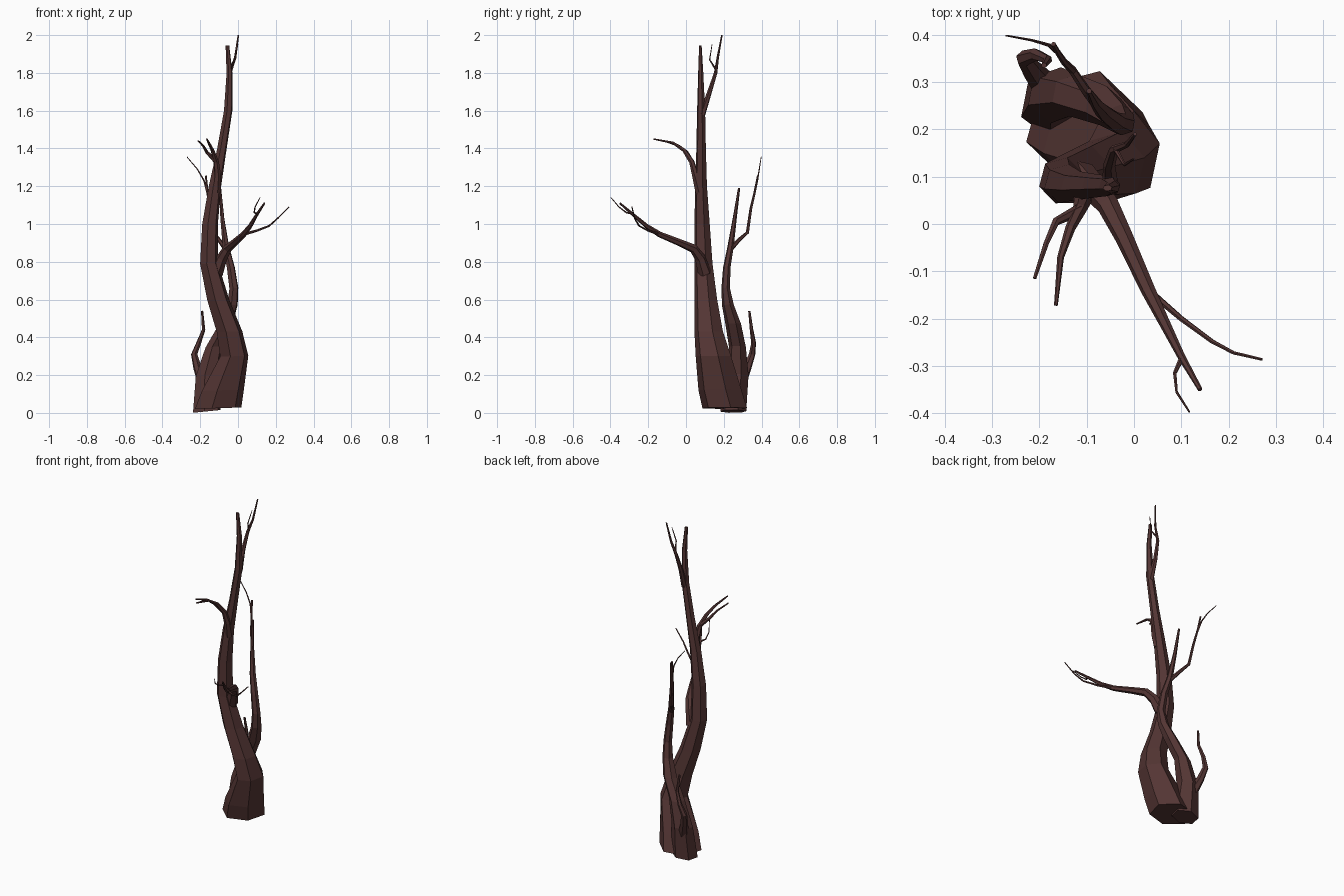
import bpy, bmesh, math
from mathutils import Vector

bark = bpy.data.materials.new("dark brown bark")
bark.diffuse_color = (0.088, 0.036, 0.034, 1)


def finish(name, rings):
    """Skin a list of rings (lists of points) into one closed flat-shaded limb."""
    bm = bmesh.new()
    loops = [[bm.verts.new(p) for p in r] for r in rings]
    n = len(loops[0])
    for a, b in zip(loops, loops[1:]):
        for i in range(n):
            j = (i + 1) % n
            bm.faces.new((a[i], a[j], b[j], b[i]))
    bm.faces.new(loops[0][::-1])
    bm.faces.new(loops[-1])
    bmesh.ops.recalc_face_normals(bm, faces=bm.faces)
    me = bpy.data.meshes.new(name)
    bm.to_mesh(me)
    bm.free()
    me.materials.append(bark)
    ob = bpy.data.objects.new(name, me)
    bpy.context.collection.objects.link(ob)


def trunk(name, rows, sides, phase, tilt=0.0):
    """Rows of (z, x, y, rx, ry): level rings stacked upwards."""
    rings = []
    for z, x, y, rx, ry in rows:
        ring = []
        for i in range(sides):
            a = math.radians(phase) + math.tau * i / sides
            dx = rx * math.cos(a)
            ring.append((x + dx, y + ry * math.sin(a), z + tilt * dx))
        rings.append(ring)
    finish(name, rings)


def branch(name, r0, r1, pts, sides=6):
    """Tapered tube along a path, with a transported frame to avoid twisting."""
    p = [Vector(q) for q in pts]
    up, rings = None, []
    for i, c in enumerate(p):
        t = (p[min(i + 1, len(p) - 1)] - p[max(i - 1, 0)]).normalized()
        if up is None:
            up = t.orthogonal()
        up = (up - t * up.dot(t)).normalized()
        side = t.cross(up)
        r = r0 + (r1 - r0) * (i / (len(p) - 1)) ** 0.7
        rings.append([c + r * (up * math.cos(math.tau * k / sides) +
                               side * math.sin(math.tau * k / sides))
                      for k in range(sides)])
    finish(name, rings)


# Main trunk, flared at the base and leaning left then back
trunk("main_trunk", [
    (0.025, -0.105, 0.205, 0.127, 0.122),
    (0.12, -0.08, 0.18, 0.115, 0.118),
    (0.30, -0.02, 0.145, 0.077, 0.097),
    (0.43, -0.045, 0.12, 0.070, 0.078),
    (0.60, -0.105, 0.105, 0.060, 0.062),
    (0.79, -0.153, 0.092, 0.049, 0.050),
    (1.00, -0.148, 0.085, 0.043, 0.042),
    (1.20, -0.122, 0.080, 0.034, 0.032),
    (1.40, -0.085, 0.080, 0.026, 0.026),
    (1.60, -0.052, 0.080, 0.023, 0.022),
    (1.80, -0.045, 0.078, 0.016, 0.014),
    (1.945, -0.056, 0.076, 0.010, 0.007)], 6, 75, 0.03)

# Second trunk rising behind the main one
trunk("second_trunk", [
    (0.008, -0.165, 0.25, 0.078, 0.070),
    (0.20, -0.165, 0.272, 0.062, 0.060),
    (0.35, -0.128, 0.272, 0.047, 0.045),
    (0.47, -0.065, 0.250, 0.040, 0.042),
    (0.57, -0.030, 0.222, 0.030, 0.032),
    (0.66, -0.022, 0.210, 0.025, 0.023),
    (0.77, -0.038, 0.216, 0.022, 0.020),
    (0.88, -0.064, 0.236, 0.018, 0.017),
    (1.03, -0.083, 0.258, 0.011, 0.011),
    (1.19, -0.095, 0.281, 0.006, 0.006)], 6, 20, 0.1)
branch("second_trunk_branch", 0.013, 0.005, [
    (-0.06, 0.23, 0.86), (-0.10, 0.28, 0.915), (-0.13, 0.325, 0.955),
    (-0.148, 0.343, 1.08), (-0.162, 0.364, 1.17), (-0.17, 0.38, 1.255)])
branch("second_trunk_twig", 0.006, 0.002, [
    (-0.16, 0.362, 1.16), (-0.18, 0.378, 1.23), (-0.215, 0.388, 1.29),
    (-0.27, 0.398, 1.355)])

# Curled shoot at the foot
branch("foot_shoot", 0.030, 0.006, [
    (-0.185, 0.29, 0.16), (-0.215, 0.325, 0.24), (-0.232, 0.35, 0.31),
    (-0.208, 0.358, 0.37), (-0.182, 0.347, 0.44), (-0.19, 0.335, 0.54)])

# Long front branch with two twigs
branch("front_branch", 0.037, 0.005, [
    (-0.115, 0.10, 0.74), (-0.085, 0.075, 0.82), (-0.055, 0.04, 0.87),
    (-0.02, -0.03, 0.90), (0.03, -0.14, 0.945), (0.065, -0.21, 0.99),
    (0.10, -0.28, 1.05), (0.14, -0.35, 1.11)])
branch("front_twig_right", 0.008, 0.003, [
    (0.03, -0.14, 0.945), (0.10, -0.20, 0.965), (0.165, -0.248, 0.99),
    (0.21, -0.272, 1.03), (0.27, -0.286, 1.09)])
branch("front_twig_tip", 0.006, 0.002, [
    (0.10, -0.285, 1.055), (0.086, -0.315, 1.06), (0.09, -0.355, 1.09),
    (0.117, -0.397, 1.14)])

# Upper front branch, forked
branch("upper_branch", 0.026, 0.004, [
    (-0.115, 0.075, 1.17), (-0.108, 0.05, 1.26), (-0.115, 0.03, 1.33),
    (-0.135, -0.01, 1.39), (-0.155, -0.07, 1.43), (-0.165, -0.172, 1.45)])
branch("upper_branch_fork", 0.013, 0.004, [
    (-0.115, 0.03, 1.33), (-0.165, 0.005, 1.38), (-0.185, -0.04, 1.415),
    (-0.21, -0.115, 1.44)])

# Small branch at the crown
branch("crown_branch", 0.018, 0.004, [
    (-0.05, 0.085, 1.58), (-0.052, 0.125, 1.70), (-0.043, 0.157, 1.80),
    (-0.015, 0.168, 1.88), (0.002, 0.19, 2.0)])
branch("crown_twig", 0.006, 0.002, [
    (-0.04, 0.16, 1.815), (-0.02, 0.125, 1.87), (0.0, 0.138, 1.95)])
